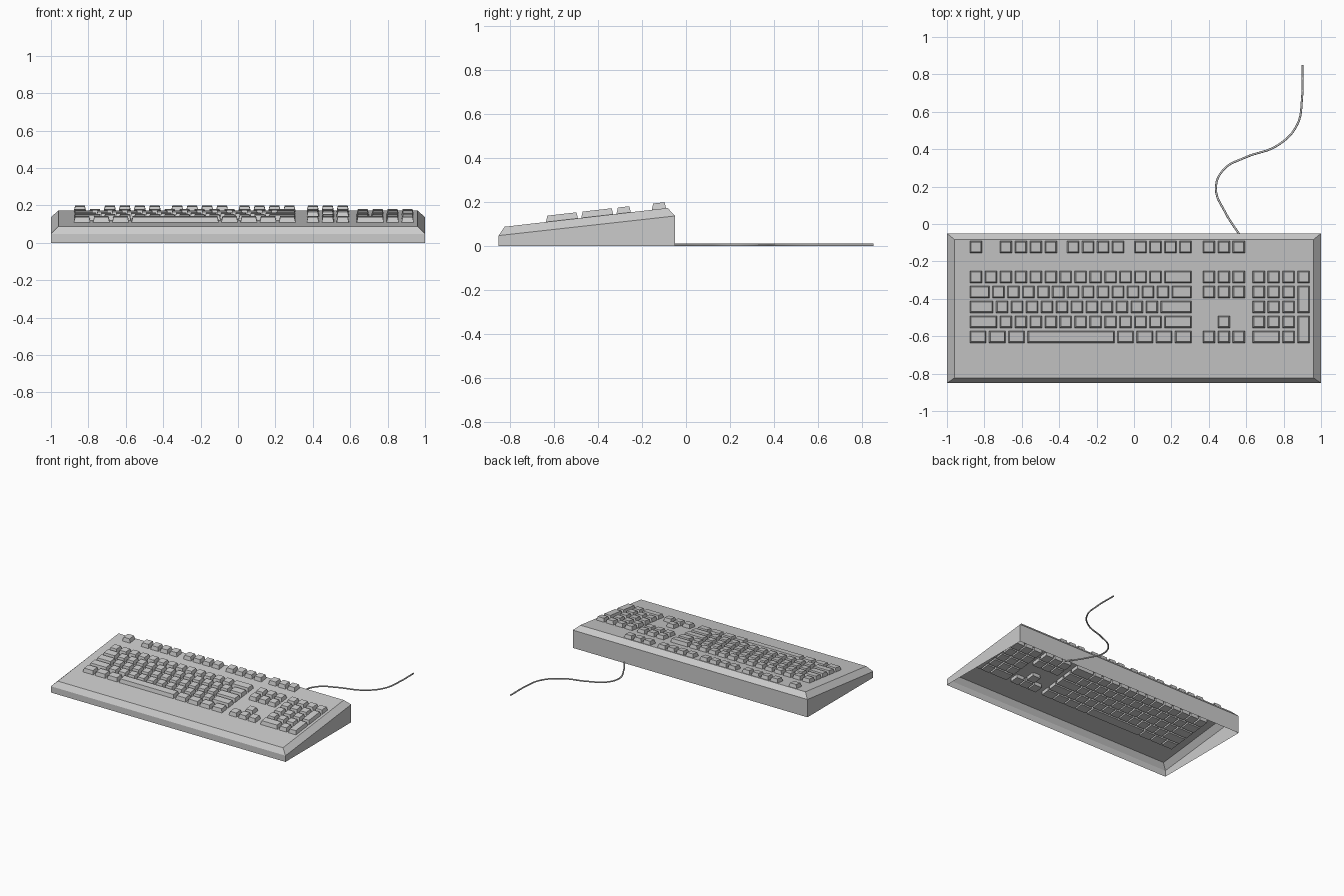
import bpy, bmesh

if "Cube" in bpy.data.objects:
    bpy.data.objects.remove(bpy.data.objects["Cube"])

U = 0.08                                   # key pitch
ROW_Y = [-0.123, -0.283, -0.363, -0.443, -0.523, -0.603]


def deck(y):
    """Height of the sloping top panel at y."""
    return 0.088 + (y + 0.823) * (0.173 - 0.088) / (0.823 - 0.083)


def finish(name, bm):
    bmesh.ops.recalc_face_normals(bm, faces=bm.faces)
    mesh = bpy.data.meshes.new(name)
    bm.to_mesh(mesh)
    bm.free()
    ob = bpy.data.objects.new(name, mesh)
    bpy.context.collection.objects.link(ob)
    return ob


# Case: open-bottomed wedge shell made of three stacked rings
bm = bmesh.new()


def ring(hx, y0, z0, y1, z1):
    return [bm.verts.new(p) for p in
            ((-hx, y0, z0), (hx, y0, z0), (hx, y1, z1), (-hx, y1, z1))]


rings = [ring(1, -0.85, 0, -0.05, 0),
         ring(1, -0.85, 0.048, -0.05, 0.137),
         ring(0.96, -0.823, deck(-0.823), -0.083, deck(-0.083))]
for a, b in zip(rings, rings[1:]):
    for i in range(4):
        j = (i + 1) % 4
        bm.faces.new((a[i], a[j], b[j], b[i]))
bm.faces.new(rings[-1])
finish("case", bm)


# Keys: tapered blocks that pass through the top panel and follow its slope
def add_key(bm, x0, x1, y0, y1):
    loops = []
    for inset, lift in ((0.006, -0.028), (0.008, 0.002), (0.014, 0.028)):
        a, b, c, d = x0 + inset, x1 - inset, y0 + inset, y1 - inset
        loops.append([bm.verts.new((x, y, deck(y) + lift))
                      for x, y in ((a, c), (b, c), (b, d), (a, d))])
    for lo, hi in zip(loops, loops[1:]):
        for i in range(4):
            j = (i + 1) % 4
            bm.faces.new((lo[i], lo[j], hi[j], hi[i]))
    bm.faces.new(loops[-1])
    bm.faces.new(loops[0][::-1])


def key_block(name, left, rows):
    """rows: (row, start unit, widths in units, height in units)"""
    bm = bmesh.new()
    for row, start, widths, tall in rows:
        x = left + start * U
        top = ROW_Y[row] + U / 2
        for w in widths:
            add_key(bm, x, x + w * U, top - tall * U, top)
            x += w * U
    finish(name, bm)


m = 9 / 7                                  # modifier key width
key_block("function_keys", -0.885, [
    (0, 0, [1], 1), (0, 2, [1] * 4, 1), (0, 6.5, [1] * 4, 1), (0, 11, [1] * 4, 1)])
key_block("main_keys", -0.885, [
    (1, 0, [1] * 13 + [2], 1),
    (2, 0, [1.5] + [1] * 12 + [1.5], 1),
    (3, 0, [1.75] + [1] * 11 + [2.25], 1),
    (4, 0, [2] + [1] * 11 + [2], 1),
    (5, 0, [m] * 3 + [6] + [m] * 4, 1)])
key_block("navigation_keys", 0.36, [
    (0, 0, [1] * 3, 1), (1, 0, [1] * 3, 1), (2, 0, [1] * 3, 1),
    (4, 1, [1], 1), (5, 0, [1] * 3, 1)])
key_block("number_pad_keys", 0.627, [
    (1, 0, [1] * 4, 1), (2, 0, [1] * 3, 1), (3, 0, [1] * 3, 1),
    (4, 0, [1] * 3, 1), (5, 0, [2, 1], 1),
    (2, 3, [1], 2), (4, 3, [1], 2)])

# Cable lying on the ground behind the case
path = [(0.573, -0.07), (0.487, 0.064), (0.438, 0.19), (0.478, 0.29), (0.593, 0.355),
        (0.77, 0.422), (0.872, 0.53), (0.898, 0.668), (0.9, 0.85)]
cu = bpy.data.curves.new("cable", 'CURVE')
cu.dimensions = '3D'
cu.bevel_depth = 0.0055
cu.bevel_resolution = 2
cu.use_fill_caps = True
cu.resolution_u = 6
sp = cu.splines.new('BEZIER')
sp.bezier_points.add(len(path) - 1)
for bp, (x, y) in zip(sp.bezier_points, path):
    bp.co = (x, y, 0.0055)
    bp.handle_left_type = bp.handle_right_type = 'AUTO'
bpy.context.collection.objects.link(bpy.data.objects.new("cable", cu))
